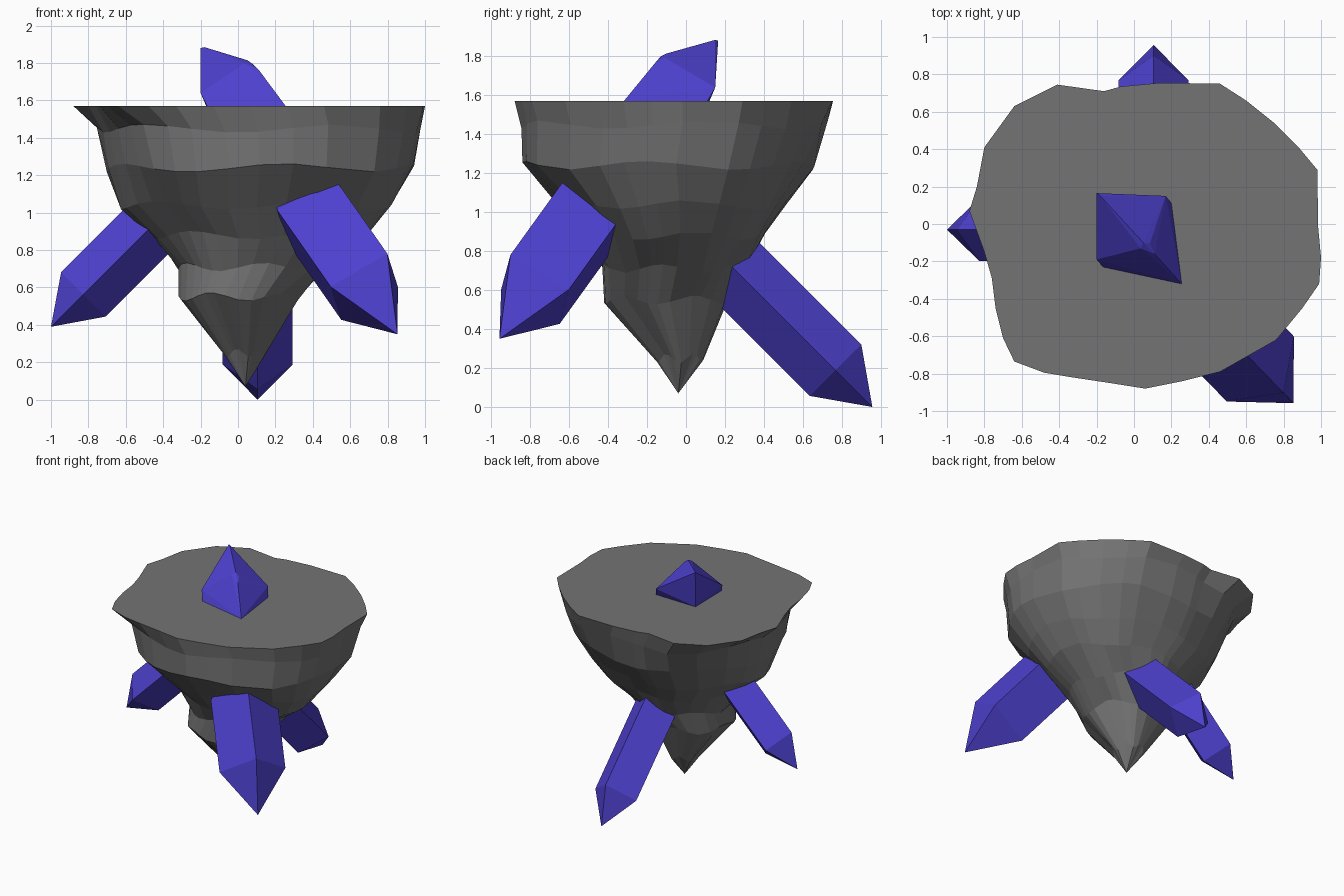
import bpy, bmesh, math, random
from mathutils import Vector

if "Cube" in bpy.data.objects:
    bpy.data.objects.remove(bpy.data.objects["Cube"])

random.seed(4)


def material(name, rgb):
    m = bpy.data.materials.new(name)
    m.diffuse_color = (*rgb, 1)
    m.use_nodes = True
    m.node_tree.nodes["Principled BSDF"].inputs["Base Color"].default_value = m.diffuse_color
    return m


def add_object(name, bm, mat):
    bmesh.ops.recalc_face_normals(bm, faces=bm.faces)
    me = bpy.data.meshes.new(name)
    bm.to_mesh(me)
    bm.free()
    me.materials.append(mat)
    ob = bpy.data.objects.new(name, me)
    bpy.context.collection.objects.link(ob)
    return ob


stone = material("dark_stone", (0.175, 0.175, 0.175))
violet = material("violet_crystal", (0.075, 0.052, 0.62))

# Floating rock: flat irregular top, rings shrinking and rounding off to a tip below
outline = [(.98, .29), (.88, .41), (.75, .54), (.60, .66), (.46, .75), (.14, .755),
           (-.07, .735), (-.16, .71), (-.41, .745), (-.64, .63), (-.80, .41),
           (-.84, .20), (-.88, .07), (-.80, -.15), (-.76, -.29), (-.74, -.45),
           (-.70, -.61), (-.64, -.735), (-.48, -.795), (-.33, -.82), (-.13, -.85),
           (.06, -.88), (.26, -.84), (.46, -.79), (.76, -.62), (.90, -.45), (.99, -.32),
           (1.0, -.18), (.985, -.02)]
# z, x min, x max, y min, y max, roundness of each ring
rings = [(1.57, -.88, 1.0, -.88, .755, 0), (1.45, -.76, .98, -.845, .73, .5),
         (1.24, -.71, .945, -.84, .66, .8), (1.04, -.63, .83, -.65, .52, 1),
         (.88, -.45, .69, -.52, .41, 1), (.71, -.32, .48, -.43, .30, 1),
         (.55, -.32, .32, -.42, .22, 1), (.25, -.08, .14, -.15, .09, 1)]
bm = bmesh.new()
loops = []
for k, (z, x0, x1, y0, y1, rnd) in enumerate(rings):
    loop = []
    phase = random.uniform(0, 6)
    for x, y in outline:
        # Outline in a unit square, blended towards a circle
        u, v = (x - .06) / .94, (y + .0625) / .8175
        r = math.hypot(u, v)
        f = 1 + rnd * (1 / r - 1)
        u, v = u * f, v * f
        a = math.atan2(v, u)
        dz = .022 * math.sin(5 * a + phase) if k else 0
        loop.append(bm.verts.new(((x0 + x1) / 2 + u * (x1 - x0) / 2,
                                  (y0 + y1) / 2 + v * (y1 - y0) / 2, z + dz)))
    loops.append(loop)
n = len(outline)
bm.faces.new(loops[0])
for a, b in zip(loops, loops[1:]):
    for i in range(n):
        j = (i + 1) % n
        bm.faces.new((a[i], a[j], b[j], b[i]))
tip = bm.verts.new((.04, -.04, .07))
for i in range(n):
    bm.faces.new((loops[-1][i], loops[-1][(i + 1) % n], tip))
add_object("floating_rock", bm, stone)


# Four-sided crystals, pointed at both ends
def crystal(name, tip, direction, radius, point, length):
    tip, d = Vector(tip), Vector(direction).normalized()
    side = d.cross(Vector((0, 0, 1))).normalized()
    up = side.cross(d)
    corners = [up, side, -up, -side]
    bm = bmesh.new()
    bm.verts.new(tip)
    bm.verts.new(tip - d * (2 * point + length))
    for back in (point, point + length):
        for c in corners:
            bm.verts.new(tip - d * back + c * radius)
    bm.verts.ensure_lookup_table()
    v = bm.verts
    for i in range(4):
        j = (i + 1) % 4
        bm.faces.new((v[0], v[2 + i], v[2 + j]))
        bm.faces.new((v[2 + i], v[6 + i], v[6 + j], v[2 + j]))
        bm.faces.new((v[1], v[6 + j], v[6 + i]))
    add_object(name, bm, violet)


crystal("left_crystal", (-1, -.03, .39), (-1, 0, -1), .168, .245, .6)
crystal("back_crystal", (.105, .957, 0), (0, 1, -1), .187, .267, .95)
crystal("front_right_crystal", (.853, -.958, .35), (1, -1.03, -1.43), .25, .36, .58)

# Leaning crystal end on top of the rock
pts = [(-.2, .165, 1.88), (-.18, .15, 1.885), (.05, -.1, 1.815), (.035, -.13, 1.80),
       (.085, -.105, 1.79), (.11, -.16, 1.765), (.255, -.32, 1.57), (.17, .15, 1.64),
       (.20, .11, 1.57), (-.2, -.19, 1.64), (-.165, -.23, 1.57), (-.17, .12, 1.57)]
bm = bmesh.new()
for p in pts:
    bm.verts.new(p)
bmesh.ops.convex_hull(bm, input=bm.verts)
add_object("top_crystal", bm, violet)
